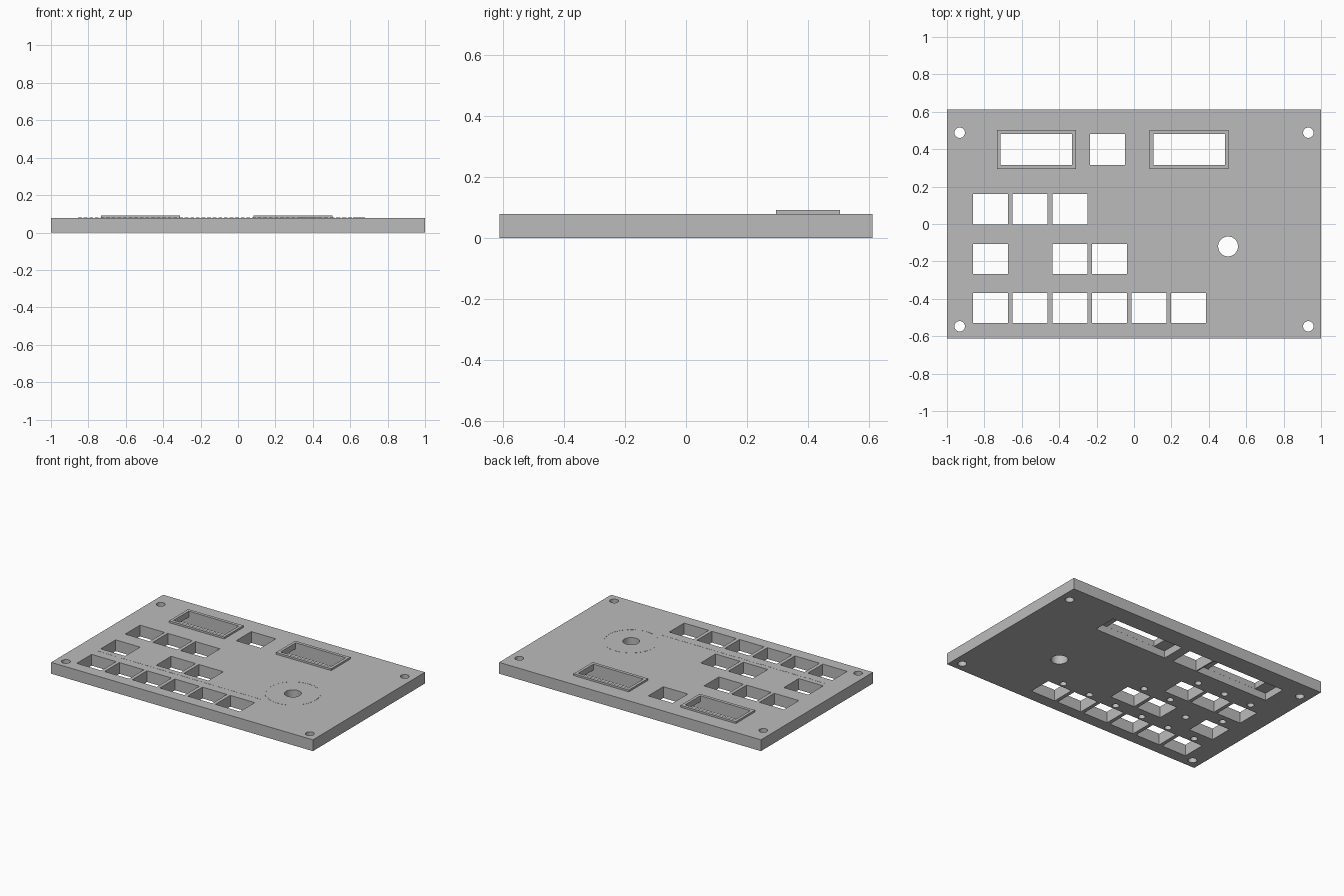
import bpy, bmesh, math
from mathutils import Matrix, Vector

if "Cube" in bpy.data.objects:
    bpy.data.objects.remove(bpy.data.objects["Cube"])

TOP = 0.078          # plate thickness
BEZEL_TOP = 0.091    # top of the raised display frames

grey = bpy.data.materials.new("panel grey")
grey.diffuse_color = (0.5, 0.5, 0.5, 1)
grey.use_nodes = True
grey.node_tree.nodes["Principled BSDF"].inputs["Base Color"].default_value = grey.diffuse_color


def add_box(bm, cx, cy, w, d, z0, z1, angle=0.0):
    m = (Matrix.Translation((cx, cy, (z0 + z1) / 2))
         @ Matrix.Rotation(angle, 4, 'Z')
         @ Matrix.Diagonal((w, d, z1 - z0, 1)))
    bmesh.ops.create_cube(bm, size=1, matrix=m)


def add_cylinder(bm, cx, cy, r, z0, z1, segments=32):
    bmesh.ops.create_cone(bm, cap_ends=True, segments=segments,
                          radius1=r, radius2=r, depth=z1 - z0,
                          matrix=Matrix.Translation((cx, cy, (z0 + z1) / 2)))


def finish(name, bm, helper=False):
    mesh = bpy.data.meshes.new(name)
    bm.to_mesh(mesh)
    bm.free()
    mesh.materials.append(grey)
    obj = bpy.data.objects.new(name, mesh)
    bpy.context.collection.objects.link(obj)
    obj.hide_render = helper
    return obj


def cut(obj, *cutters):
    for c in cutters:
        mod = obj.modifiers.new("cut", 'BOOLEAN')
        mod.operation = 'DIFFERENCE'
        mod.solver = 'EXACT'
        mod.object = c
    # bake the cuts into the mesh
    deps = bpy.context.evaluated_depsgraph_get()
    mesh = bpy.data.meshes.new_from_object(obj.evaluated_get(deps))
    obj.modifiers.clear()
    obj.data = mesh
    bpy.ops.object.select_all(action='DESELECT')
    obj.select_set(True)
    bpy.context.view_layer.objects.active = obj
    bpy.ops.object.shade_smooth_by_angle(angle=math.radians(30))


# Button layout: row centre, row of lamp holes, columns in use
def column(i):
    return -0.767 + 0.2118 * i


ROWS = [(0.079, 0.21, (0, 1, 2)),
        (-0.187, -0.06, (0, 2, 3)),
        (-0.449, -0.335, (0, 1, 2, 3, 4, 5))]
DISPLAYS = (-0.522, 0.295)
DISPLAY_Y = 0.399
KNOB = (0.503, -0.12)

# Openings that go right through
through = bmesh.new()
for y, lamp_y, cols in ROWS:
    for i in cols:
        add_box(through, column(i), y, 0.187, 0.162, -0.1, 0.3)
add_box(through, -0.142, DISPLAY_Y, 0.187, 0.165, -0.1, 0.3)
for x in DISPLAYS:
    add_box(through, x, DISPLAY_Y, 0.382, 0.165, -0.1, 0.3)
add_cylinder(through, *KNOB, 0.053, -0.1, 0.3, 48)
for x in (-0.932, 0.932):
    for y in (0.488, -0.547):
        add_cylinder(through, x, y, 0.028, -0.1, 0.3)
through = finish("through_cutter", through, True)

# Blind lamp holes and display pockets in the underside
blind = bmesh.new()
for y, lamp_y, cols in ROWS:
    for i in cols:
        add_cylinder(blind, column(i), lamp_y, 0.022, -0.1, 0.062, 24)
add_cylinder(blind, column(1), -0.165, 0.022, -0.1, 0.062, 24)
for x in DISPLAYS:
    add_box(blind, x, DISPLAY_Y, 0.555, 0.166, -0.1, 0.05)
blind = finish("underside_cutter", blind, True)

# Main plate
bm = bmesh.new()
add_box(bm, 0, 0, 2.0, 1.222, 0, TOP)
cut(finish("panel_plate", bm), through, blind)

# Raised frames around the two displays
for side, x in zip(("left", "right"), DISPLAYS):
    bm = bmesh.new()
    add_box(bm, x, DISPLAY_Y, 0.422, 0.209, TOP, BEZEL_TOP)
    cut(finish(side + "_display_frame", bm), through)

# Dashed dial ring around the knob hole
bm = bmesh.new()
for k in range(32):
    a = 2 * math.pi * k / 32
    p = Vector(KNOB) + 0.172 * Vector((math.cos(a), math.sin(a)))
    add_box(bm, p.x, p.y, 0.006, 0.024, TOP - 0.001, TOP + 0.001, a)
finish("dial_ring", bm)

# Dashed divider line above the bottom button row
bm = bmesh.new()
for k in range(42):
    add_box(bm, -0.845 + 0.03 * k, -0.305, 0.02, 0.006, TOP - 0.001, TOP + 0.001)
finish("divider_line", bm)

for helper in (through, blind):
    bpy.data.objects.remove(helper)
